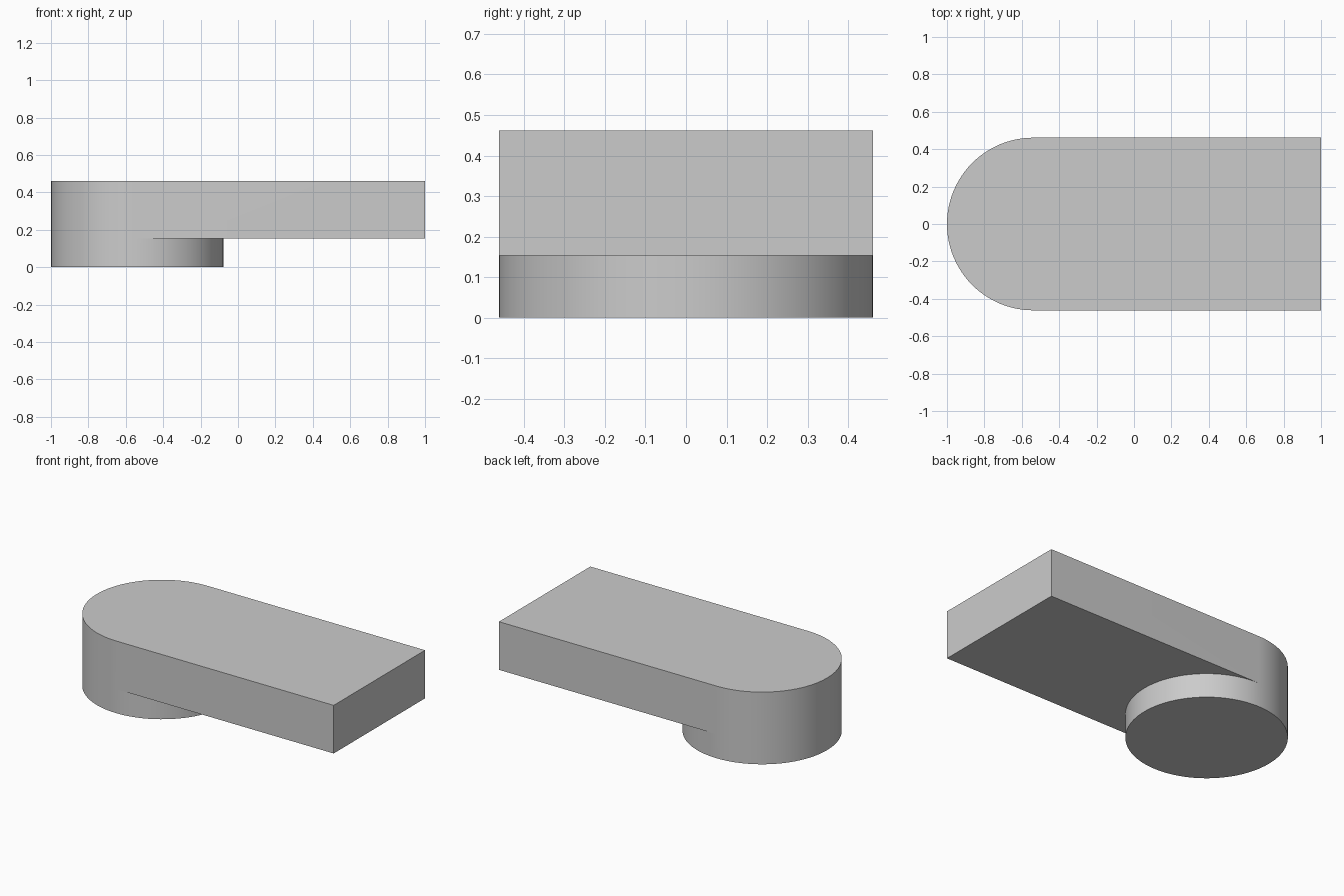
import bpy
import bmesh
from math import cos, sin, pi

if "Cube" in bpy.data.objects:
    bpy.data.objects.remove(bpy.data.objects["Cube"], do_unlink=True)

UNIT = 2 / 13
RADIUS = 3 * UNIT
CENTRE_X = -1 + RADIUS
STEP_Z = UNIT
TOP_Z = 3 * UNIT
SIDES = 96
HALF = SIDES // 2

grey = bpy.data.materials.new("plain grey")
grey.use_nodes = True
COLOUR = (0.6, 0.6, 0.6, 1)
grey.diffuse_color = COLOUR
grey.node_tree.nodes["Principled BSDF"].inputs["Base Color"].default_value = COLOUR

bm = bmesh.new()


def ring(z, count):
    """Points around the boss, starting at the back and passing the left-hand end of the x axis."""
    angles = [pi / 2 + 2 * pi * i / SIDES for i in range(count)]
    return [bm.verts.new((CENTRE_X + RADIUS * cos(a), RADIUS * sin(a), z)) for a in angles]


def corners(z):
    """Square end of the slab, front then back."""
    return [bm.verts.new((1, y, z)) for y in (-RADIUS, RADIUS)]


def walls(low, high):
    """Close a strip of side faces around two matching loops."""
    for i in range(len(low)):
        j = (i + 1) % len(low)
        bm.faces.new((low[i], low[j], high[j], high[i]))


# Round boss below the slab
base = ring(0, SIDES)
step = ring(STEP_Z, SIDES)
bm.faces.new(base)
walls(base, step)

# Slab with one rounded end, sharing the boss outline on that end
under_corners = corners(STEP_Z)
slab_low = step[:HALF + 1] + under_corners
slab_high = ring(TOP_Z, HALF + 1) + corners(TOP_Z)
walls(slab_low, slab_high)
bm.faces.new(slab_high)

# Underside of the overhang, wrapping the exposed half of the boss
bm.faces.new(step[HALF:] + [step[0]] + under_corners[::-1])
bmesh.ops.recalc_face_normals(bm, faces=bm.faces)

mesh = bpy.data.meshes.new("rounded_slab_with_boss")
bm.to_mesh(mesh)
bm.free()
mesh.materials.append(grey)
body = bpy.data.objects.new("rounded_slab_with_boss", mesh)
bpy.context.collection.objects.link(body)

bpy.ops.object.select_all(action="DESELECT")
body.select_set(True)
bpy.context.view_layer.objects.active = body
bpy.ops.object.shade_smooth_by_angle(angle=pi / 6)
